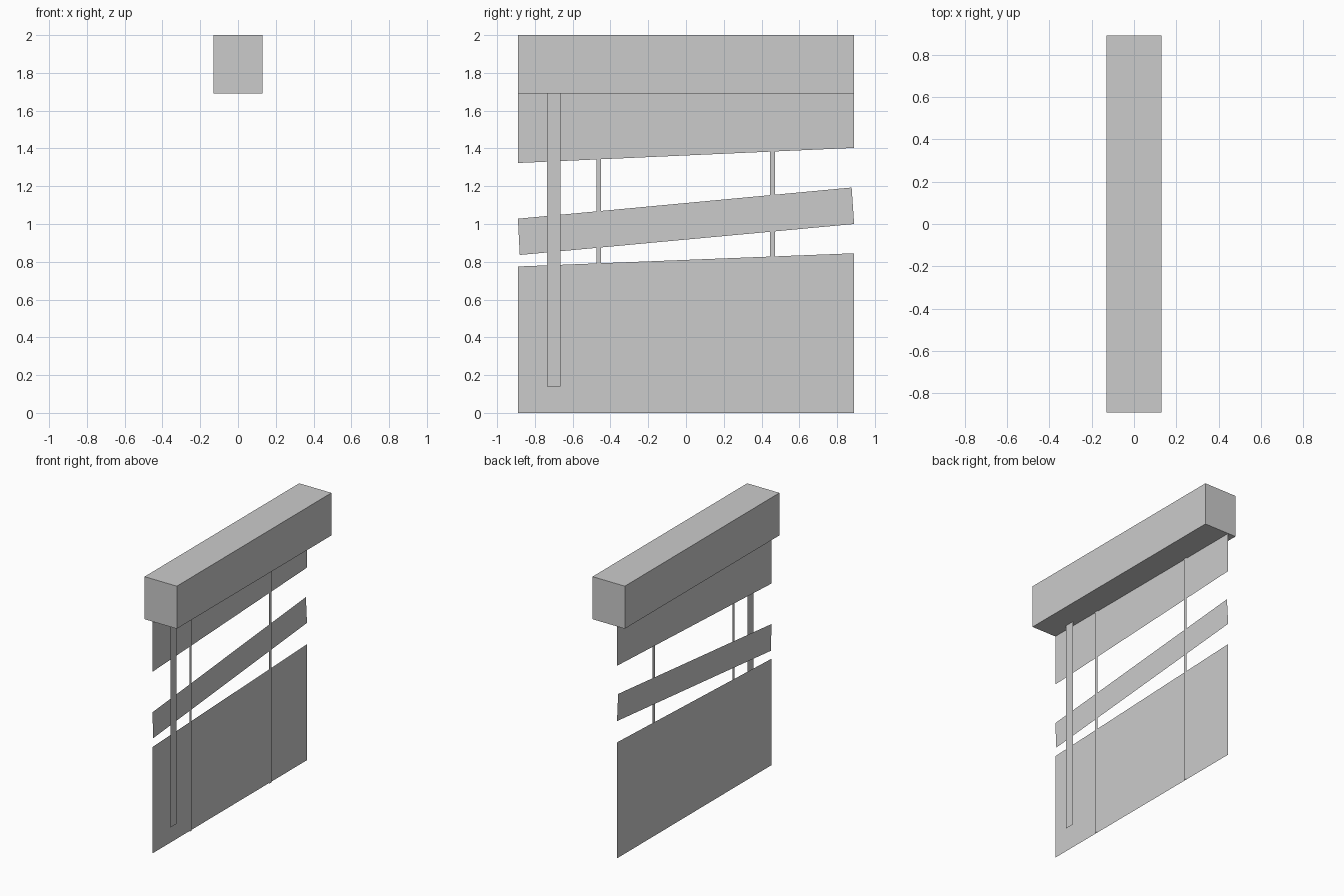
import bpy
import bmesh

cube = bpy.data.objects.get("Cube")
if cube:
    bpy.data.objects.remove(cube, do_unlink=True)

# Single material
grey = bpy.data.materials.new("light_grey")
grey.use_nodes = True
colour = (0.6, 0.6, 0.6, 1.0)
grey.diffuse_color = colour
grey.node_tree.nodes["Principled BSDF"].inputs["Base Color"].default_value = colour

HALF = 0.89       # half the width of the blind
RAIL_Z = 1.69     # underside of the head rail


def finish(name, bm):
    mesh = bpy.data.meshes.new(name)
    bm.to_mesh(mesh)
    bm.free()
    mesh.materials.append(grey)
    obj = bpy.data.objects.new(name, mesh)
    bpy.context.collection.objects.link(obj)
    return obj


def panel(name, x, outline):
    """Flat sheet facing +x, outlined by (y, z) points."""
    bm = bmesh.new()
    bm.faces.new([bm.verts.new((x, y, z)) for y, z in outline])
    return finish(name, bm)


def strip(name, x, y, width, bottom, top):
    a, b = y - width / 2, y + width / 2
    return panel(name, x, [(a, bottom), (b, bottom), (b, top), (a, top)])


# Head rail box
bm = bmesh.new()
bmesh.ops.create_cube(bm, size=1)
bmesh.ops.scale(bm, vec=(0.26, 2 * HALF, 2 - RAIL_Z), verts=bm.verts)
bmesh.ops.translate(bm, vec=(0, 0, (2 + RAIL_Z) / 2), verts=bm.verts)
finish("head_rail", bm)

# Slat sheets: upper stack, tilted loose slat, lower stack
SHEET_X = -0.067
panel("upper_slats", SHEET_X,
      [(-HALF, 1.323), (HALF, 1.403), (HALF, RAIL_Z), (-HALF, RAIL_Z)])
panel("tilted_slat", SHEET_X,
      [(-0.88, 0.836), (HALF, 1.0), (0.877, 1.193), (-HALF, 1.028)])
panel("lower_slats", SHEET_X,
      [(-HALF, 0), (HALF, 0), (HALF, 0.845), (-HALF, 0.775)])

# Lift cords and tilt wand hanging in front of the slats
for side, y in (("front", -0.462), ("back", 0.458)):
    strip(side + "_cord", -0.06, y, 0.026, 0, RAIL_Z)
strip("tilt_wand", -0.03, -0.70, 0.07, 0.14, RAIL_Z)
